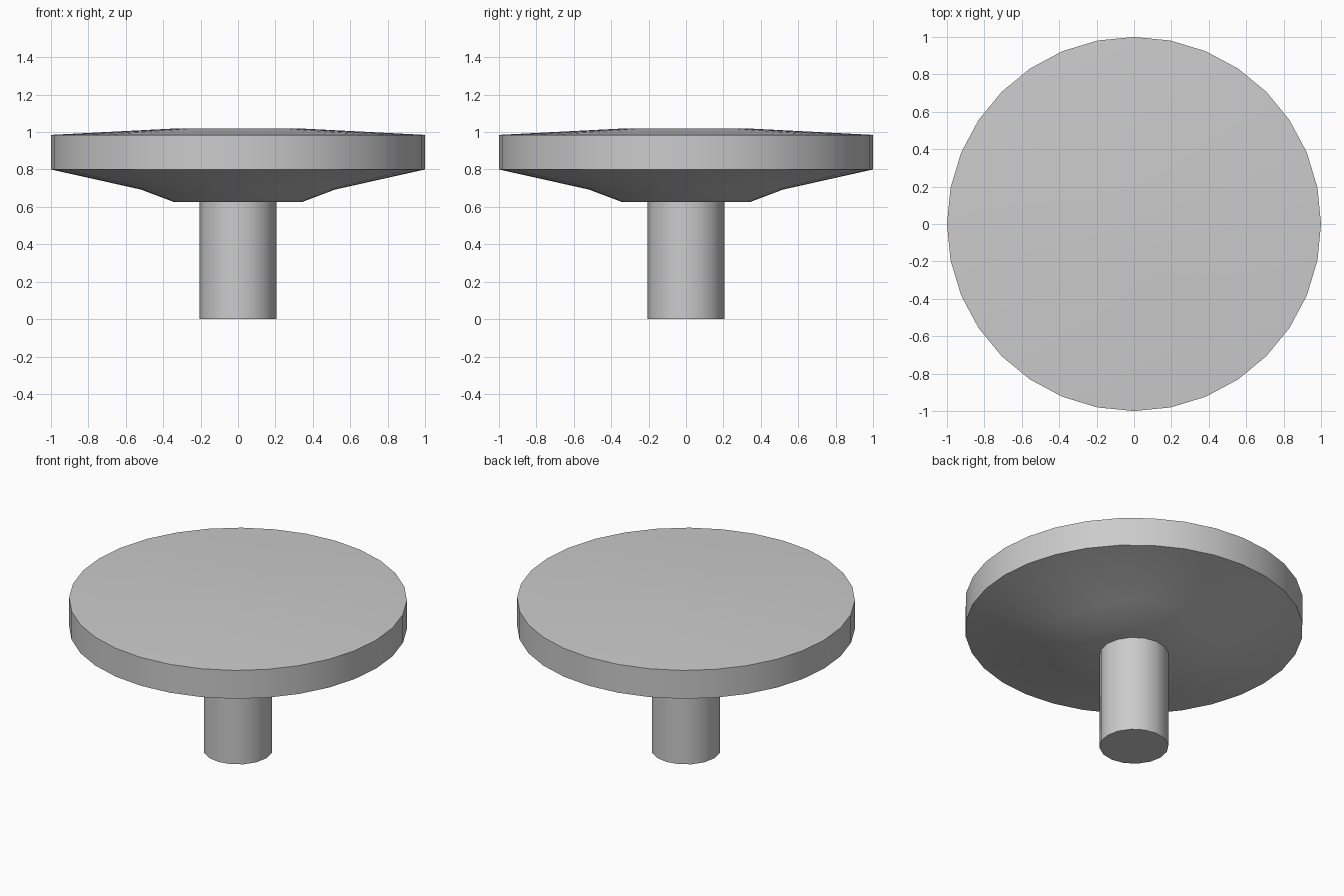
import bpy
import bmesh
import math

cube = bpy.data.objects.get("Cube")
if cube:
    bpy.data.objects.remove(cube, do_unlink=True)

# Single plain grey
grey = bpy.data.materials.new("light_grey")
grey.use_nodes = True
colour = (0.6, 0.6, 0.6, 1.0)
grey.diffuse_color = colour
grey.node_tree.nodes["Principled BSDF"].inputs["Base Color"].default_value = colour


def lathe(name, profile, sides):
    """Turn (radius, height) points, listed bottom to top, into a capped solid."""
    bm = bmesh.new()
    rings = []
    for r, z in profile:
        angles = [math.tau * i / sides for i in range(sides)]
        rings.append([bm.verts.new((r * math.cos(a), r * math.sin(a), z)) for a in angles])
    for low, high in zip(rings, rings[1:]):
        for i in range(sides):
            j = (i + 1) % sides
            bm.faces.new((low[i], low[j], high[j], high[i]))
    bm.faces.new(reversed(rings[0]))
    bm.faces.new(rings[-1])
    mesh = bpy.data.meshes.new(name)
    bm.to_mesh(mesh)
    bm.free()
    mesh.materials.append(grey)
    obj = bpy.data.objects.new(name, mesh)
    bpy.context.collection.objects.link(obj)
    # Smooth the round sides, keep the rims crisp
    bpy.ops.object.select_all(action='DESELECT')
    obj.select_set(True)
    bpy.context.view_layer.objects.active = obj
    bpy.ops.object.shade_smooth_by_angle(angle=math.radians(30))
    return obj


# Wide cap: flared underside, straight rim, gently domed top
lathe("cap", [(0.345, 0.627), (0.52, 0.693), (1.0, 0.8), (1.0, 0.985), (0.32, 1.02)], 32)

# Stem, sunk slightly into the underside of the cap
lathe("stem", [(0.205, 0.0), (0.205, 0.64)], 16)
